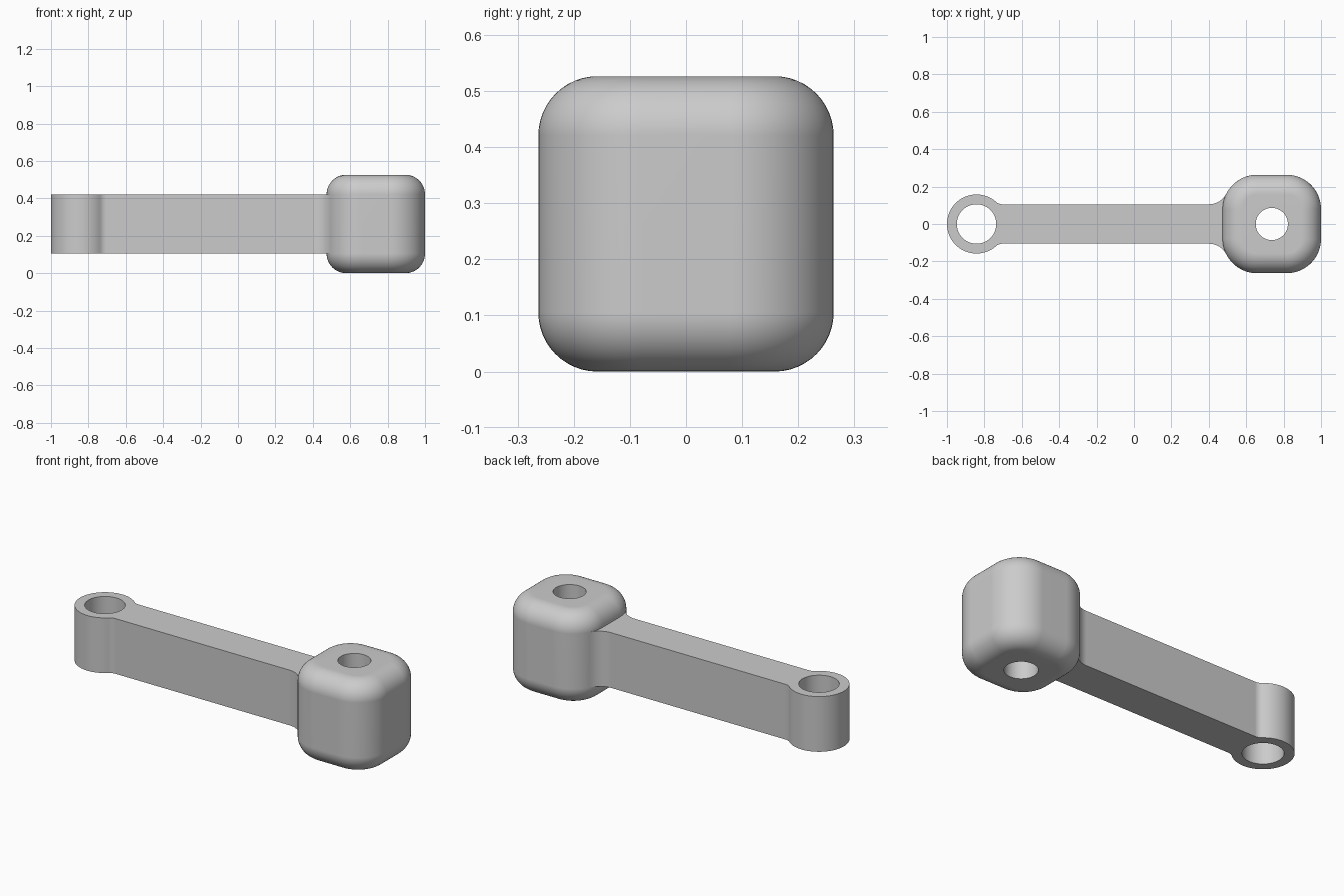
import bpy
import bmesh
from math import pi, sin, cos, sqrt, atan2

cube = bpy.data.objects.get("Cube")
if cube:
    bpy.data.objects.remove(cube, do_unlink=True)

U = 1 / 19                              # design module
ARM_HALF, ARM_LOW, ARM_HIGH = 2 * U, 2 * U, 8 * U
EYE_X, EYE_R, EYE_HOLE = -16 * U, 3 * U, 2 * U
HEAD_X, HEAD_HALF, HEAD_HOLE = 14 * U, 5 * U, 0.086
CORNER, EDGE = 3.5 * U, 2 * U           # plan corner radius, edge rounding

metal = bpy.data.materials.new("plain grey")
metal.use_nodes = True
metal.diffuse_color = (0.6, 0.6, 0.6, 1)
metal.node_tree.nodes["Principled BSDF"].inputs["Base Color"].default_value = (0.6, 0.6, 0.6, 1)


def arc(cx, cy, r, start, end, steps):
    """Points along an arc, both ends included."""
    angles = [start + (end - start) * i / steps for i in range(steps + 1)]
    return [(cx + r * cos(a), cy + r * sin(a)) for a in angles]


def finish(bm, name):
    """Turn a bmesh into a smooth object with crisp edges."""
    bmesh.ops.recalc_face_normals(bm, faces=bm.faces)
    mesh = bpy.data.meshes.new(name)
    bm.to_mesh(mesh)
    bm.free()
    mesh.materials.append(metal)
    obj = bpy.data.objects.new(name, mesh)
    bpy.context.collection.objects.link(obj)
    bpy.ops.object.select_all(action='DESELECT')
    obj.select_set(True)
    bpy.context.view_layer.objects.active = obj
    bpy.ops.object.shade_smooth_by_angle(angle=pi / 6)
    weighted = obj.modifiers.new("weighted normals", 'WEIGHTED_NORMAL')
    weighted.keep_sharp = True
    return obj


def fillet(cx, cy, radius, r, side):
    """Concave fillet from the arm's edge to a round of given radius at cx, cy."""
    fy = ARM_HALF + r
    fx = cx + side * sqrt((radius + r) ** 2 - (fy - cy) ** 2)
    toward = atan2(cy - fy, cx - fx)
    if toward > 0:
        toward -= 2 * pi
    return arc(fx, fy, r, toward, -pi / 2, 10), atan2(fy - cy, fx - cx)


# Arm with the ring eye, as one extruded outline
corner_x = HEAD_X - HEAD_HALF + CORNER
eye_fillet, eye_angle = fillet(EYE_X, 0, EYE_R, U, 1)
head_fillet, _ = fillet(corner_x, HEAD_HALF - CORNER, CORNER, 2 * U, -1)
half = arc(EYE_X, 0, EYE_R, pi, eye_angle, 32)[:-1] + eye_fillet + head_fillet[::-1]
half.append((HEAD_X - HEAD_HALF + 0.06, half[-1][1]))   # hidden inside the head
outline = half + [(x, -y) for x, y in half[:0:-1]]

bm = bmesh.new()
edges = []
for loop in (outline, arc(EYE_X, 0, EYE_HOLE, 0, 2 * pi, 64)[:-1]):
    verts = [bm.verts.new((x, y, ARM_LOW)) for x, y in loop]
    edges += [bm.edges.new((v, verts[i - 1])) for i, v in enumerate(verts)]
bmesh.ops.triangle_fill(bm, edges=edges, use_beauty=True)
solid = bmesh.ops.extrude_face_region(bm, geom=bm.faces[:], use_keep_orig=True)
top = [g for g in solid["geom"] if isinstance(g, bmesh.types.BMVert)]
bmesh.ops.translate(bm, verts=top, vec=(0, 0, ARM_HIGH - ARM_LOW))
finish(bm, "arm")


# Rounded head with a through hole, lofted from stacked rounded squares
def rounded_square(inset):
    points = []
    flat = HEAD_HALF - CORNER
    for k in range(4):
        a = k * pi / 2
        sx = 1 if k in (0, 3) else -1
        sy = 1 if k < 2 else -1
        points += arc(HEAD_X + sx * flat, sy * flat, CORNER - inset, a, a + pi / 2, 15)
    return points


STEPS = 12
curve = [(EDGE * (1 - sin(t)), EDGE * (1 - cos(t)))
         for t in (i * pi / 2 / STEPS for i in range(STEPS + 1))]
layers = [(rounded_square(inset), z) for inset, z in curve]
layers += [(rounded_square(inset), 2 * HEAD_HALF - z) for inset, z in reversed(curve)]
count = len(layers[0][0])
bore = arc(HEAD_X, 0, HEAD_HOLE, pi / count, 2 * pi + pi / count, count)[:-1]
layers += [(bore, 2 * HEAD_HALF), (bore, 0)]

bm = bmesh.new()
rings = [[bm.verts.new((x, y, z)) for x, y in pts] for pts, z in layers]
for r, ring in enumerate(rings):
    below = rings[r - 1]
    for i in range(count):
        bm.faces.new((below[i - 1], below[i], ring[i], ring[i - 1]))
finish(bm, "head")
